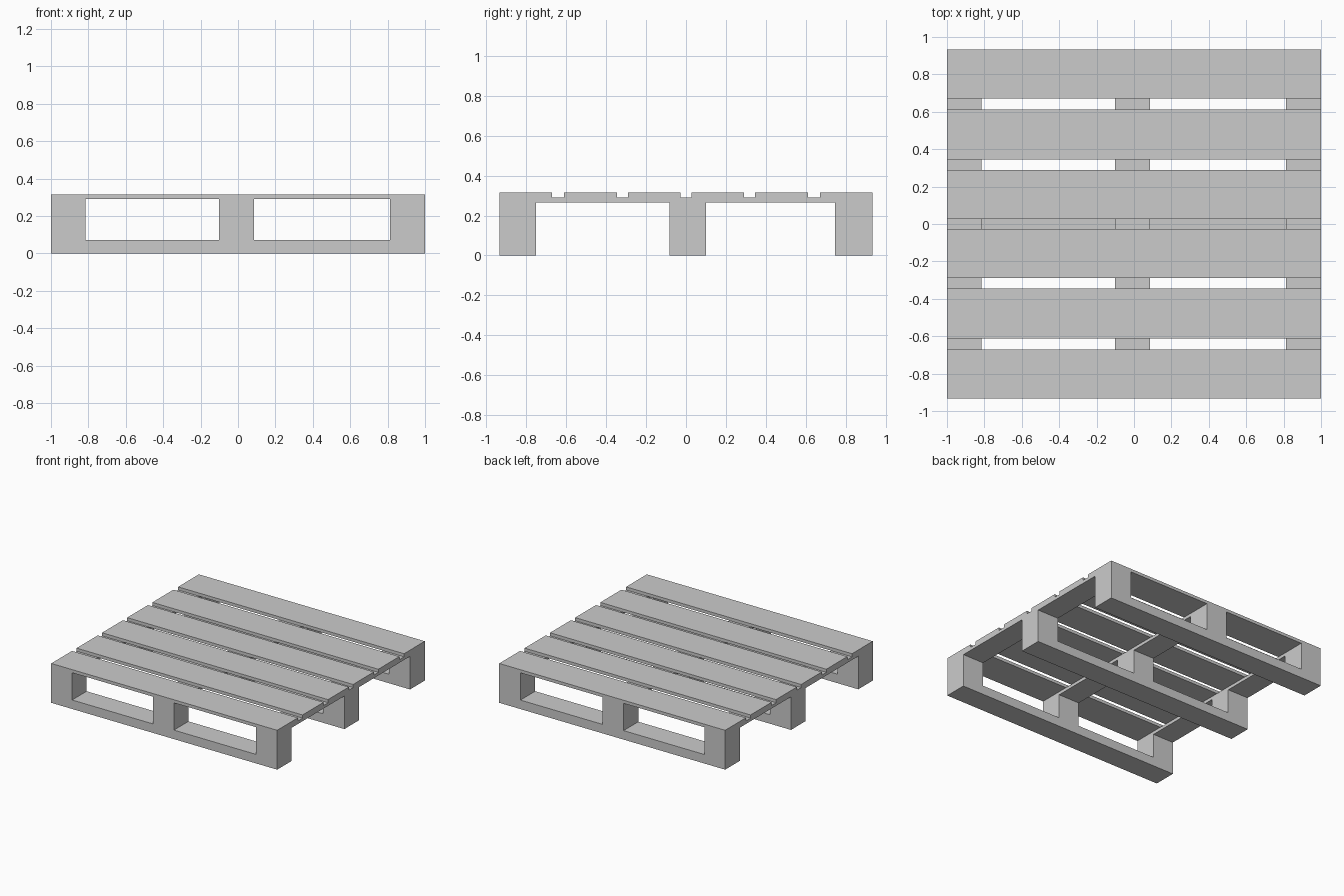
import bpy
import bmesh

if "Cube" in bpy.data.objects:
    bpy.data.objects.remove(bpy.data.objects["Cube"])

HALF_Y = 0.933
Z_RUNNER, Z_BLOCK, Z_CROSS, Z_TOP = 0.072, 0.265, 0.29, 0.315


def box(name, x, y, z):
    """Box spanning the given (min, max) ranges."""
    bm = bmesh.new()
    bmesh.ops.create_cube(bm, size=1)
    for v in bm.verts:
        v.co = [r[0] if c < 0 else r[1] for c, r in zip(v.co, (x, y, z))]
    mesh = bpy.data.meshes.new(name)
    bm.to_mesh(mesh)
    bm.free()
    obj = bpy.data.objects.new(name, mesh)
    bpy.context.collection.objects.link(obj)
    return obj


columns = {"left": (-1, -0.815), "middle": (-0.101, 0.086), "right": (0.812, 1)}
rows = {"front": (-HALF_Y, -0.75), "centre": (-0.083, 0.101), "back": (0.747, HALF_Y)}

# Bottom runners with three spacer blocks each
for row, y in rows.items():
    box(f"{row}_runner", (-1, 1), y, (0, Z_RUNNER))
    for col, x in columns.items():
        box(f"{row}_{col}_block", x, y, (Z_RUNNER, Z_BLOCK))

# Cross boards running front to back over the blocks
for col, x in columns.items():
    box(f"{col}_cross_board", x, (-HALF_Y, HALF_Y), (Z_BLOCK, Z_CROSS))

# Top deck slats, mirrored about the centre gap
for i, (a, b) in enumerate([(0.027, 0.29), (0.346, 0.612), (0.671, HALF_Y)], 1):
    box(f"back_deck_slat_{i}", (-1, 1), (a, b), (Z_CROSS, Z_TOP))
    box(f"front_deck_slat_{i}", (-1, 1), (-b, -a), (Z_CROSS, Z_TOP))
